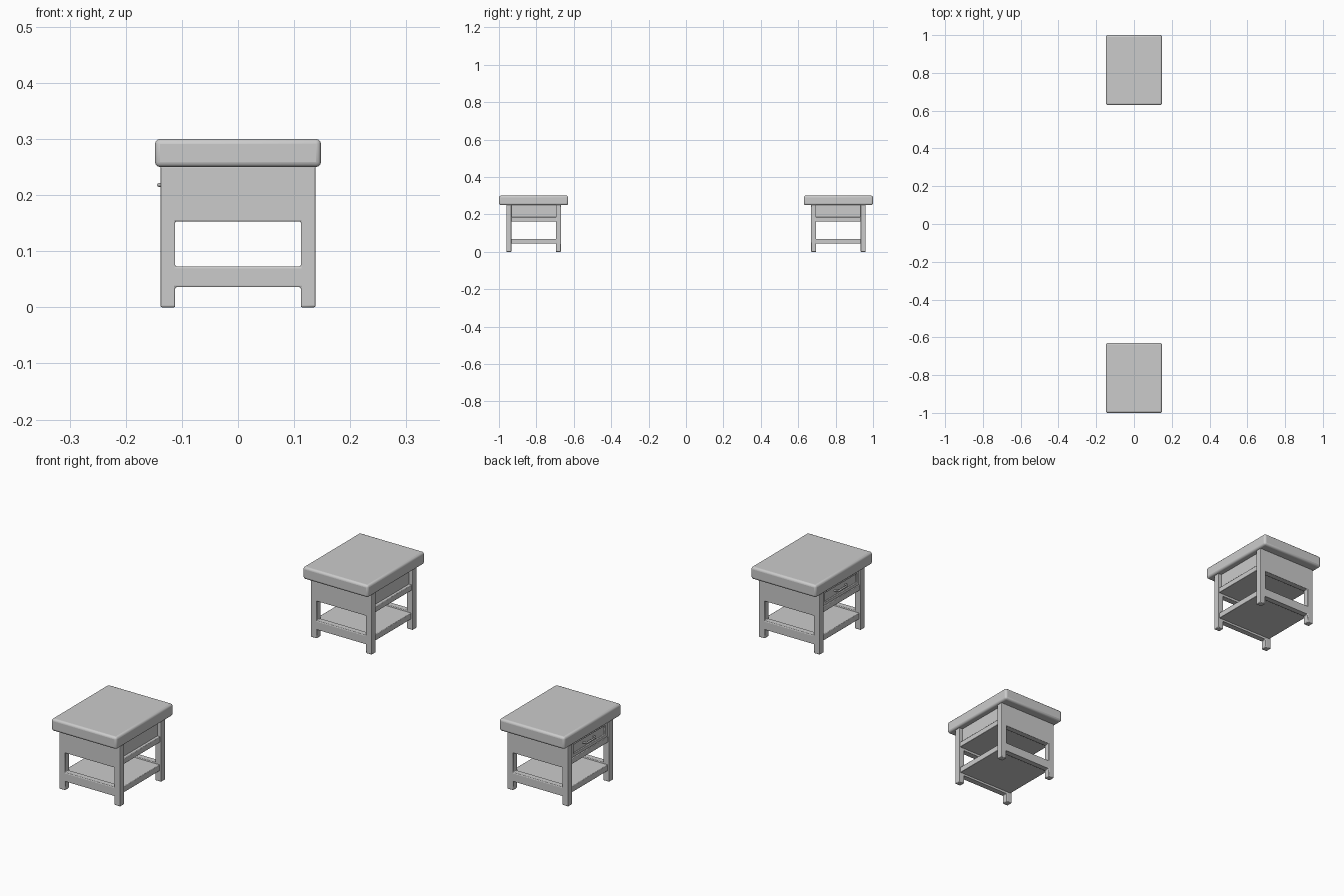
import bpy, math
from mathutils import Vector

if "Cube" in bpy.data.objects:
    bpy.data.objects.remove(bpy.data.objects["Cube"])


def finish(ob, bevel=0.0, segments=2):
    if bevel:
        m = ob.modifiers.new("soft_edges", "BEVEL")
        m.width, m.segments = bevel, segments
        m.limit_method = "ANGLE"
        m.angle_limit = math.radians(40)
    bpy.ops.object.select_all(action="DESELECT")
    ob.select_set(True)
    bpy.context.view_layer.objects.active = ob
    bpy.ops.object.shade_smooth_by_angle(angle=math.radians(35))
    return ob


def box(name, lo, hi):
    lo, hi = Vector(lo), Vector(hi)
    bpy.ops.mesh.primitive_cube_add(size=1, location=(lo + hi) / 2)
    ob = bpy.context.object
    ob.name = name
    ob.scale = hi - lo
    bpy.ops.object.transform_apply(location=True, rotation=False, scale=True)
    return ob


def cut(ob, lo, hi):
    cutter = box("cutter", lo, hi)
    m = ob.modifiers.new("cut", "BOOLEAN")
    m.operation, m.solver, m.object = "DIFFERENCE", "EXACT", cutter
    bpy.context.view_layer.objects.active = ob
    bpy.ops.object.modifier_apply(modifier=m.name)
    bpy.data.objects.remove(cutter)


def pull_handle(name, x, y, z):
    # bail handle: a bent bar standing off the drawer front
    cu = bpy.data.curves.new(name, "CURVE")
    cu.dimensions = "3D"
    cu.bevel_depth, cu.bevel_resolution = 0.0035, 2
    cu.use_fill_caps = True
    pts = [(0.004, -0.035), (-0.009, -0.033), (-0.014, -0.026),
           (-0.014, 0.026), (-0.009, 0.033), (0.004, 0.035)]
    sp = cu.splines.new("POLY")
    sp.points.add(len(pts) - 1)
    for p, (dx, dy) in zip(sp.points, pts):
        p.co = (x + dx, y + dy, z, 1)
    ob = bpy.data.objects.new(name, cu)
    bpy.context.collection.objects.link(ob)


def nightstand(side, c):
    # thick rounded top
    finish(box(side + "_top", (-0.148, c - 0.185, 0.25), (0.148, c + 0.185, 0.30)), 0.009, 3)

    # end frames: two legs, deep upper panel and low rail in one board
    for end, s in (("near", -1), ("far", 1)):
        y0, y1 = sorted((c + s * 0.119, c + s * 0.146))
        f = box(f"{side}_{end}_end_frame", (-0.138, y0, 0), (0.138, y1, 0.252))
        cut(f, (-0.112, y0 - 0.1, 0.073), (0.112, y1 + 0.1, 0.153))
        cut(f, (-0.112, y0 - 0.1, -0.1), (0.112, y1 + 0.1, 0.036))
        finish(f, 0.0025)

    a, b = c - 0.121, c + 0.121
    # lower shelf and drawer floor
    finish(box(side + "_shelf", (-0.132, a, 0.044), (0.132, b, 0.069)), 0.002)
    finish(box(side + "_drawer_floor", (-0.134, a, 0.162), (0.134, b, 0.185)), 0.002)
    # recessed back panel
    finish(box(side + "_back_panel", (0.112, a, 0.18), (0.122, b, 0.252)))
    # drawer front with sunken panel
    d = box(side + "_drawer_front", (-0.134, a + 0.004, 0.187), (-0.114, b - 0.004, 0.248))
    cut(d, (-0.2, a + 0.018, 0.199), (-0.127, b - 0.018, 0.237))
    finish(d, 0.0015)
    pull_handle(side + "_drawer_handle", -0.127, c, 0.218)


nightstand("front_nightstand", -0.815)
nightstand("back_nightstand", 0.815)
